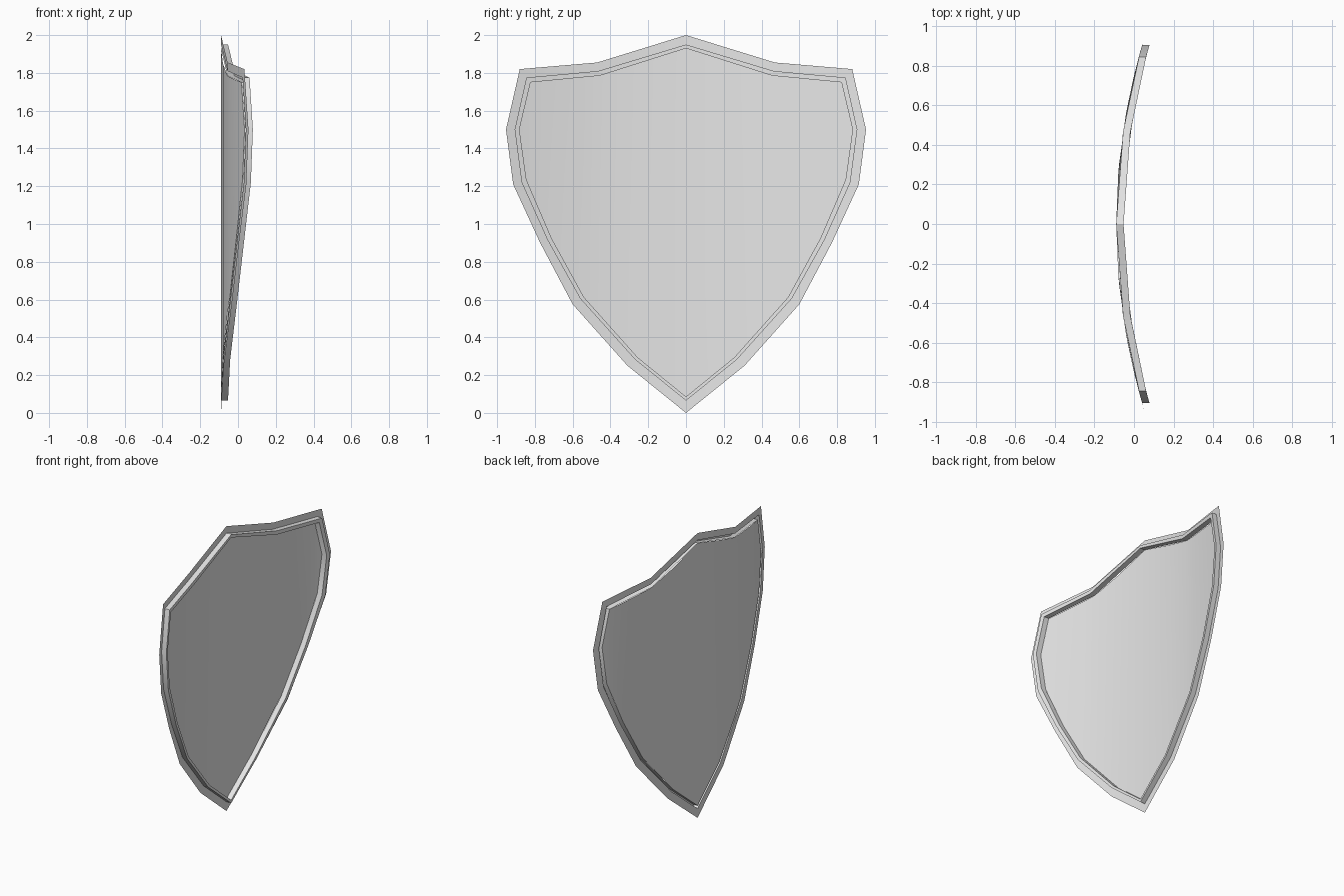
import bpy
import bmesh

if "Cube" in bpy.data.objects:
    bpy.data.objects.remove(bpy.data.objects["Cube"])

RIDGE = 0.037  # height of the raised band on the hollow side

# Half outlines as (y, z), from the top peak round to the bottom tip
OUTER = [(0, 2), (0.47, 1.855), (0.88, 1.82), (0.953, 1.5), (0.915, 1.21),
         (0.772, 0.9), (0.6, 0.575), (0.31, 0.25), (0, 0)]
BAND_OUT = [(0, 1.95), (0.465, 1.81), (0.845, 1.775), (0.907, 1.5), (0.87, 1.22),
            (0.733, 0.915), (0.56, 0.605), (0.27, 0.283), (0, 0.065)]
BAND_IN = [(0, 1.93), (0.457, 1.785), (0.823, 1.75), (0.882, 1.5), (0.845, 1.235),
           (0.712, 0.925), (0.54, 0.612), (0.255, 0.293), (0, 0.086)]

steel = bpy.data.materials.new("light_grey")
steel.diffuse_color = (0.8, 0.8, 0.8, 1)
steel.use_nodes = True
steel.node_tree.nodes["Principled BSDF"].inputs["Base Color"].default_value = steel.diffuse_color


def bow(y):
    """Curve of the shield across its width."""
    return -0.09 + 0.16 * y * y


def loop(half, lift=0.0):
    """Full mirrored outline bent onto the curve."""
    pts = half + [(-y, z) for y, z in half[-2:0:-1]]
    return [(bow(y) + lift, y, z) for y, z in pts]


def finish(bm, name):
    me = bpy.data.meshes.new(name)
    bm.to_mesh(me)
    bm.free()
    me.materials.append(steel)
    ob = bpy.data.objects.new(name, me)
    bpy.context.collection.objects.link(ob)
    bpy.ops.object.select_all(action='DESELECT')
    ob.select_set(True)
    bpy.context.view_layer.objects.active = ob
    bpy.ops.object.shade_smooth_by_angle(angle=0.52)
    return ob


def bridge(name, loops):
    """Strip of quads joining successive outlines, facing +x."""
    bm = bmesh.new()
    rings = [[bm.verts.new(p) for p in lp] for lp in loops]
    for a, b in zip(rings, rings[1:]):
        n = len(a)
        for i in range(n):
            j = (i + 1) % n
            bm.faces.new((a[i], b[i], b[j], a[j]))
    return finish(bm, name)


# Thin outer flange
bridge("rim_flange", [loop(OUTER), loop(BAND_OUT)])

# Narrow pressed band: outer wall, crest, inner wall
bridge("raised_band", [loop(BAND_OUT), loop(BAND_OUT, RIDGE),
                       loop(BAND_IN, RIDGE), loop(BAND_IN)])


# Curved panel in upright strips
def height(chain, y):
    for (y0, z0), (y1, z1) in zip(chain, chain[1:]):
        if y0 <= y <= y1:
            return z0 + (z1 - z0) * (y - y0) / (y1 - y0)
    return chain[-1][1]


top, bottom = BAND_IN[:4], BAND_IN[:2:-1]
ys = sorted({s * y for y, _ in BAND_IN for s in (-1, 1)})
bm = bmesh.new()
cols = []
for y in ys:
    zs = [height(bottom, abs(y)), height(top, abs(y))]
    if zs[1] - zs[0] < 1e-4:
        zs = zs[:1]
    cols.append([bm.verts.new((bow(y), y, z)) for z in zs])
for a, b in zip(cols, cols[1:]):
    bm.faces.new([a[0]] + b + a[:0:-1])
finish(bm, "curved_panel")
